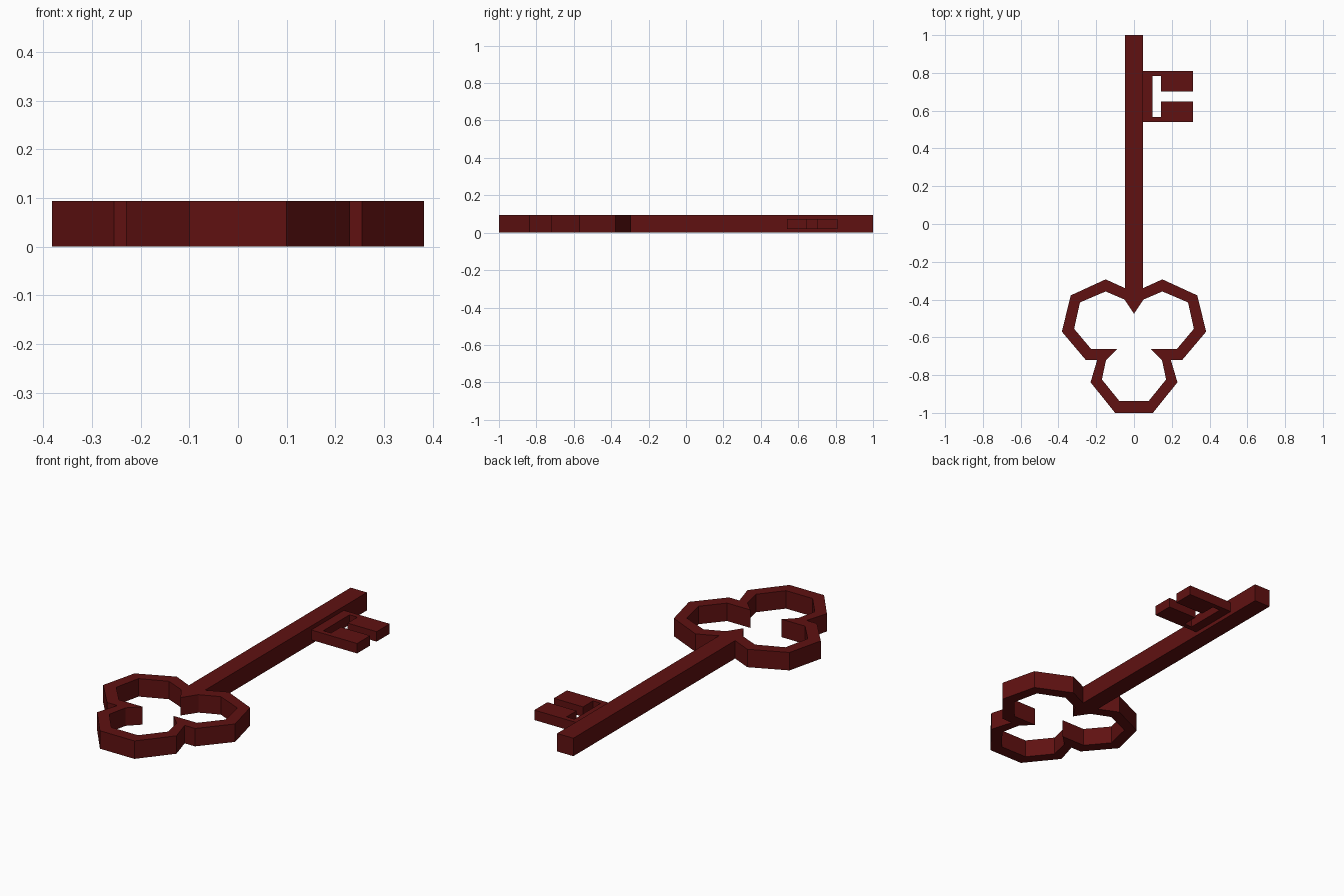
import bpy
import bmesh

cube = bpy.data.objects.get("Cube")
if cube:
    bpy.data.objects.remove(cube, do_unlink=True)

DARK_RED = (0.115, 0.0055, 0.0055, 1.0)
red = bpy.data.materials.new("dark red metal")
red.use_nodes = True
red.diffuse_color = DARK_RED
red.node_tree.nodes["Principled BSDF"].inputs["Base Color"].default_value = DARK_RED


def mirrored(half):
    """Close a right-hand half outline by mirroring it across x = 0."""
    return half + [(-x, y) for x, y in reversed(half) if x > 0]


def plate(name, loops, bottom, top):
    """Fill the outline loops (later loops are holes) and extrude them upward."""
    bm = bmesh.new()
    for loop in loops:
        verts = [bm.verts.new((x, y, bottom)) for x, y in loop]
        for a, b in zip(verts, verts[1:] + verts[:1]):
            bm.edges.new((a, b))
    bmesh.ops.triangle_fill(bm, edges=bm.edges[:], use_beauty=True, normal=(0, 0, 1))
    result = bmesh.ops.extrude_face_region(bm, geom=bm.faces[:], use_keep_orig=True)
    raised = [v for v in result["geom"] if isinstance(v, bmesh.types.BMVert)]
    bmesh.ops.translate(bm, verts=raised, vec=(0, 0, top - bottom))
    bmesh.ops.recalc_face_normals(bm, faces=bm.faces[:])
    mesh = bpy.data.meshes.new(name)
    bm.to_mesh(mesh)
    bm.free()
    mesh.materials.append(red)
    obj = bpy.data.objects.new(name, mesh)
    bpy.context.collection.objects.link(obj)
    return obj


THICK = 0.094
HALF = 0.047

# Three-lobed handle: outer outline and the opening inside it
outer = mirrored([(HALF, -0.34), (0.15, -0.293), (0.335, -0.378), (0.382, -0.57),
                  (0.255, -0.72), (0.195, -0.72), (0.23, -0.838), (0.10, -1.0)])
opening = mirrored([(0, -0.475), (0.05, -0.4), (0.15, -0.357), (0.286, -0.415),
                    (0.317, -0.555), (0.226, -0.663), (0.09, -0.663),
                    (0.148, -0.72), (0.17, -0.823), (0.077, -0.938)])
plate("handle", [outer, opening], 0, THICK)

# Straight square shaft
plate("shaft", [[(-HALF, -0.34), (HALF, -0.34), (HALF, 1), (-HALF, 1)]], 0, THICK)

# Thinner bit with two teeth and a T-shaped cutout, mirrored about its middle
MIDDLE = 0.675
half_bit = [(HALF, 0.135), (0.312, 0.135), (0.312, 0.027), (0.143, 0.027),
            (0.143, 0.109), (0.098, 0.109)]
bit = [(x, MIDDLE + d) for x, d in half_bit]
bit += [(x, MIDDLE - d) for x, d in reversed(half_bit)]
plate("bit", [bit], 0.021, 0.073)
